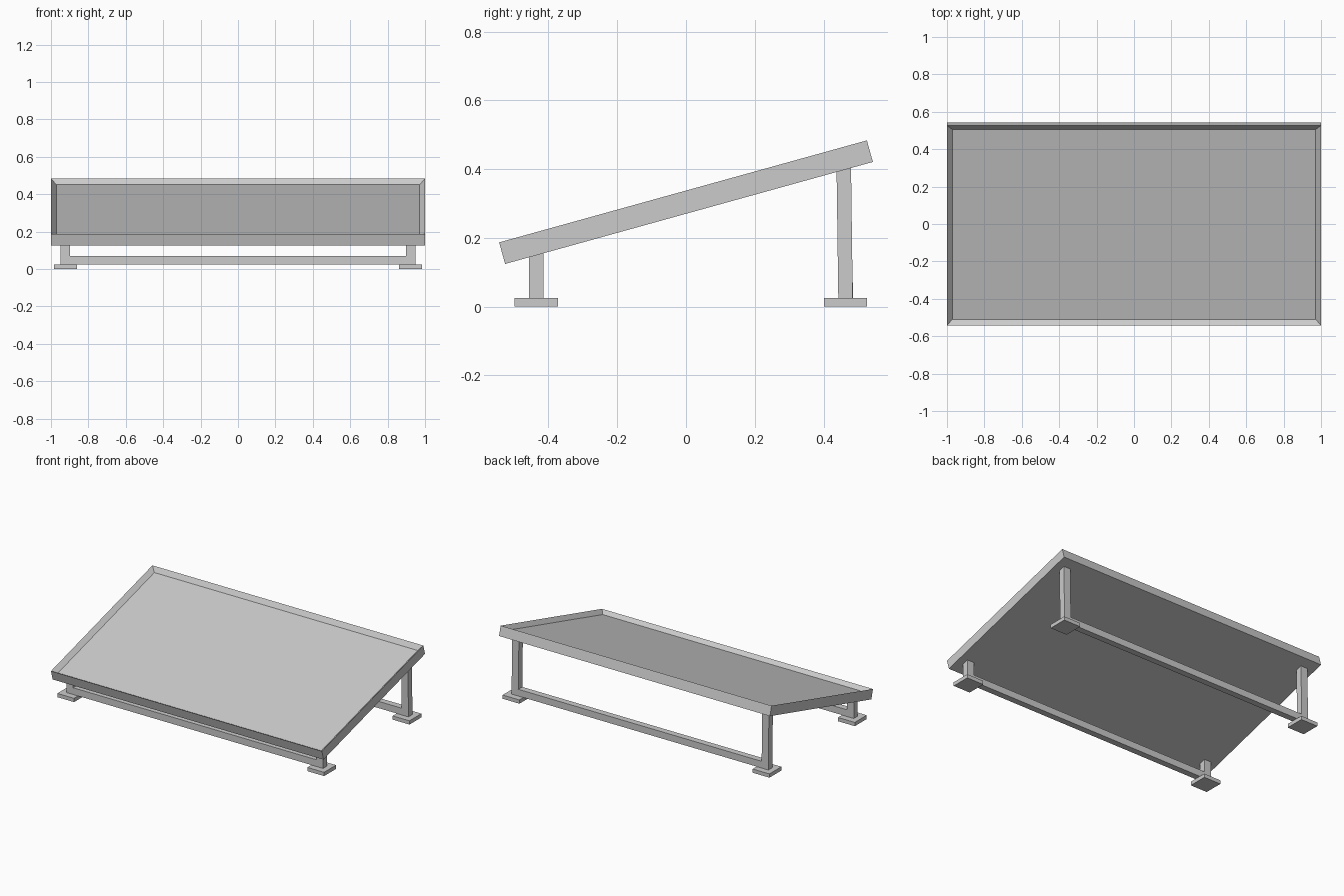
import bpy, bmesh, math
from mathutils import Matrix, Vector

cube = bpy.data.objects.get("Cube")
if cube:
    bpy.data.objects.remove(cube, do_unlink=True)

# Single painted grey
grey = bpy.data.materials.new("light_grey")
grey.use_nodes = True
colour = (0.6, 0.6, 0.6, 1)
grey.diffuse_color = colour
grey.node_tree.nodes["Principled BSDF"].inputs["Base Color"].default_value = colour

TILT = math.radians(15.5)
PANEL_Z = 0.304
THICK = 0.065


def finish(name, bm):
    mesh = bpy.data.meshes.new(name)
    bm.normal_update()
    bm.to_mesh(mesh)
    bm.free()
    mesh.materials.append(grey)
    obj = bpy.data.objects.new(name, mesh)
    bpy.context.collection.objects.link(obj)
    return obj


def box(lo, hi):
    lo, hi = Vector(lo), Vector(hi)
    bm = bmesh.new()
    bmesh.ops.create_cube(bm, size=1, matrix=Matrix.Translation((lo + hi) / 2)
                          @ Matrix.Diagonal((*(hi - lo), 1)))
    bm.normal_update()
    return bm


def underside(y):
    return PANEL_Z - THICK / 2 / math.cos(TILT) + y * math.tan(TILT)


# Tilted panel: a tray with a raised rim
bm = box((-1, -0.555, -THICK / 2), (1, 0.555, THICK / 2))
top = max(bm.faces, key=lambda f: f.normal.z)
bmesh.ops.inset_region(bm, faces=[top], thickness=0.04)
bmesh.ops.translate(bm, verts=top.verts, vec=(0, 0, -0.026))
panel = finish("tilted_panel", bm)
panel.location.z = PANEL_Z
panel.rotation_euler.x = TILT

# Front and back stands: rail, two legs, two feet
for end, y, lean in (("front", -0.436, 0), ("back", 0.464, -0.005)):
    finish(end + "_rail", box((-0.905, y - 0.021, 0.025), (0.905, y + 0.021, 0.07)))
    for side, s in (("left", 1), ("right", -1)):
        x = 0.923 * s
        leg = box((x - 0.025, y - 0.021, 0.025), (x + 0.025, y + 0.021, 0.1))
        for v in leg.verts:
            if v.co.z > 0.05:  # top follows the sloping panel
                v.co.y += lean
                v.co.z = underside(v.co.y) + 0.004
        finish(f"{end}_{side}_leg", leg)
        finish(f"{end}_{side}_foot",
               box((x - 0.062, y - 0.063, 0), (x + 0.062, y + 0.063, 0.025)))
